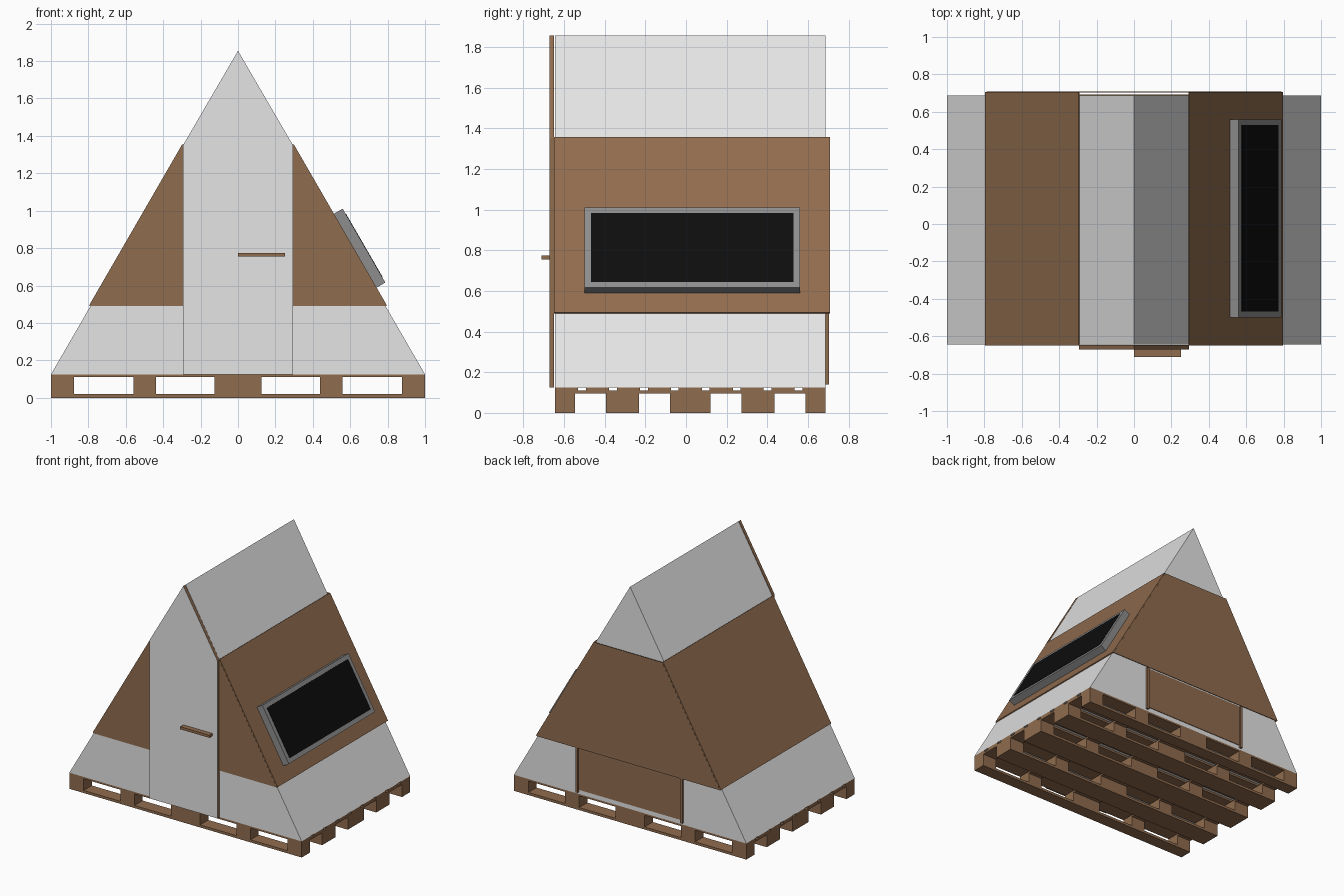
import bpy, bmesh, math
from mathutils import Vector

if "Cube" in bpy.data.objects:
    bpy.data.objects.remove(bpy.data.objects["Cube"])


def material(name, rgb):
    m = bpy.data.materials.new(name)
    m.diffuse_color = (*rgb, 1)
    m.use_nodes = True
    m.node_tree.nodes["Principled BSDF"].inputs["Base Color"].default_value = m.diffuse_color
    return m


GREY = material("pale grey panel", (0.78, 0.78, 0.78))
WOOD = material("brown wood", (0.28, 0.15, 0.077))
FRAME = material("window grey", (0.27, 0.27, 0.27))
BLACK = material("black glass", (0.004, 0.004, 0.004))

BASE, APEX = 0.125, 1.855          # tent triangle heights
FRONT, BACK = -0.645, 0.687        # body ends
BAND0, BAND1 = 0.49, 1.352         # height of the wooden band
OUT = 0.707                        # back of the wooden skin
DOOR = 0.293                       # half width of the door


def half(z):
    """Half width of the tent at height z."""
    return (APEX - z) / (APEX - BASE)


def finish(bm, name, *mats):
    bmesh.ops.recalc_face_normals(bm, faces=bm.faces)
    me = bpy.data.meshes.new(name)
    bm.to_mesh(me)
    bm.free()
    ob = bpy.data.objects.new(name, me)
    for m in mats:
        me.materials.append(m)
    bpy.context.collection.objects.link(ob)
    return ob


def add_prism(bm, pts, y0, y1):
    """Extrude an (x, z) profile from y0 to y1."""
    f = bm.faces.new([bm.verts.new((x, y0, z)) for x, z in pts])
    r = bmesh.ops.extrude_face_region(bm, geom=[f])
    verts = [v for v in r["geom"] if isinstance(v, bmesh.types.BMVert)]
    bmesh.ops.translate(bm, verts=verts, vec=(0, y1 - y0, 0))


def prism(name, pts, y0, y1, *mats):
    bm = bmesh.new()
    add_prism(bm, pts, y0, y1)
    return finish(bm, name, *mats)


def rect(x0, x1, z0, z1):
    return [(x0, z0), (x1, z0), (x1, z1), (x0, z1)]


# Pallet: deck boards, cross boards, blocks and bottom runners
block_x = [(-1, -0.876), (-0.56, -0.438), (-0.126, 0.126), (0.438, 0.56), (0.876, 1)]
rows_y = [(FRONT, -0.545), (-0.393, -0.23), (-0.078, 0.12), (0.272, 0.435), (0.587, BACK)]

bm = bmesh.new()
board, n = 0.1135, 9
step = (BACK - FRONT - board) / (n - 1)
for i in range(n):
    y = FRONT + i * step
    add_prism(bm, rect(-1, 1, 0.11, BASE), y, y + board)
finish(bm, "pallet_deck_boards", WOOD)

bm = bmesh.new()
for x0, x1 in block_x:
    add_prism(bm, rect(x0, x1, 0.096, 0.11), FRONT, BACK)
finish(bm, "pallet_cross_boards", WOOD)

bm = bmesh.new()
for y0, y1 in rows_y:
    for x0, x1 in block_x:
        add_prism(bm, rect(x0, x1, 0.02, 0.096), y0, y1)
finish(bm, "pallet_blocks", WOOD)

bm = bmesh.new()
for y0, y1 in rows_y:
    add_prism(bm, rect(-1, 1, 0, 0.02), y0, y1)
finish(bm, "pallet_runners", WOOD)

# Tent-shaped body
prism("tent_body", [(-1, BASE), (1, BASE), (0, APEX)], FRONT, BACK, GREY)

# Wooden skin around the middle: slopes, front triangles and back sheet
slope = Vector((APEX - BASE, 1)).normalized()      # outward normal in x, z
t = 0.008
for side, s in (("left", -1), ("right", 1)):
    lo, hi = (half(BAND0), BAND0), (half(BAND1), BAND1)
    outer = [(p[0] + slope.x * t, p[1] + slope.y * t) for p in (hi, lo)]
    prism(side + "_slope_cladding", [(s * x, z) for x, z in [lo, hi] + outer],
          FRONT - 0.004, OUT, WOOD)
    prism(side + "_front_cladding",
          [(s * DOOR, BAND0), (s * half(BAND0), BAND0), (s * DOOR, BAND1)],
          FRONT - 0.005, FRONT, WOOD)
w0, w1 = half(BAND0), half(BAND1)
prism("back_cladding", [(-w0, BAND0), (w0, BAND0), (w1, BAND1), (-w1, BAND1)],
      OUT - 0.003, OUT + 0.001, WOOD)

# Door: wooden slab with a pale front face, and its handle
door = prism("front_door", [(-DOOR, BASE), (DOOR, BASE), (DOOR, half(0) and BAND1),
                            (0, APEX), (-DOOR, BAND1)],
             -0.672, FRONT - 0.003, WOOD, GREY)
for p in door.data.polygons:
    if p.normal.y < -0.9:
        p.material_index = 1
prism("door_handle", rect(0, 0.25, 0.755, 0.775), -0.71, -0.672, WOOD)

# Low back hatch with side rails
prism("back_hatch", rect(-0.45, 0.45, 0.16, BAND0), BACK - 0.01, BACK + 0.005, WOOD)
for side, s in (("left", -1), ("right", 1)):
    prism(side + "_hatch_rail", rect(s * 0.44, s * 0.46, 0.14, BAND0),
          BACK - 0.01, OUT - 0.004, WOOD)

# Sloping window on the right side
n2 = slope
up = Vector((-n2.y, n2.x))                          # direction up the slope
foot = Vector((half(0.585), 0.585))
length, depth, rim = 0.456, 0.062, 0.032


def slab(a0, a1, d0, d1):
    """Profile from a0 to a1 along the slope and d0 to d1 outward."""
    return [tuple(foot + up * a + n2 * d) for a, d in
            ((a0, d0), (a1, d0), (a1, d1), (a0, d1))]


prism("window_frame", slab(0, length, 0, depth), -0.5, 0.56, FRAME)
prism("window_glass", slab(rim, length - rim, depth - 0.004, depth + 0.002),
      -0.5 + rim, 0.56 - rim, BLACK)
